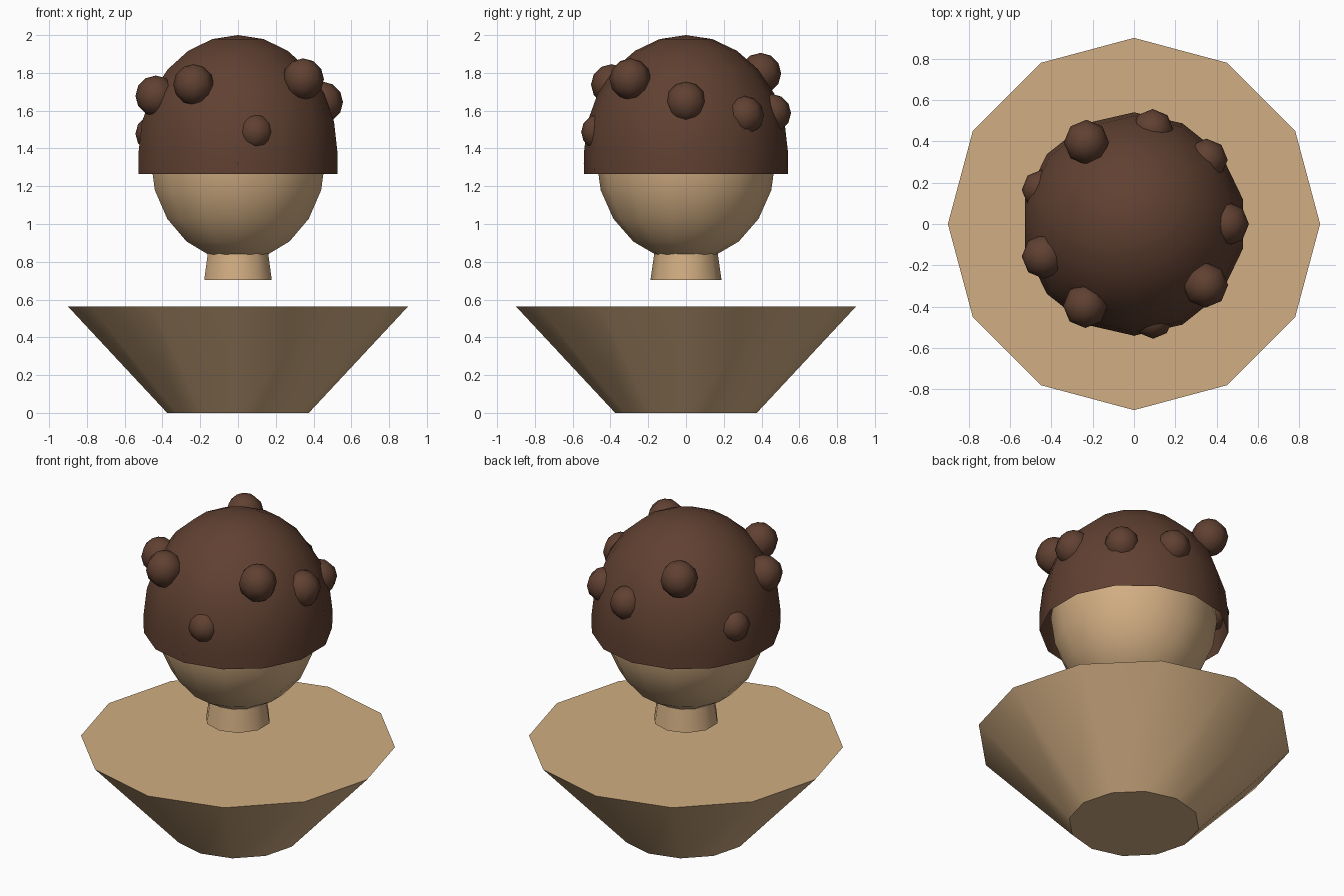
import bpy, bmesh, math

if "Cube" in bpy.data.objects:
    bpy.data.objects.remove(bpy.data.objects["Cube"])


def material(name, colour):
    m = bpy.data.materials.new(name)
    m.diffuse_color = (*colour, 1)
    m.use_nodes = True
    m.node_tree.nodes["Principled BSDF"].inputs["Base Color"].default_value = m.diffuse_color
    return m


TAN = material("tan_skin", (0.64, 0.42, 0.225))
BROWN = material("dark_brown_hair", (0.117, 0.052, 0.031))


def lathe(name, profile, sides, mat):
    """Turn (radius, z) points around z, with one corner facing the front."""
    bm = bmesh.new()
    rings = []
    for r, z in profile:
        n = 1 if r < 1e-5 else sides
        turn = [2 * math.pi * i / sides - math.pi / 2 for i in range(n)]
        rings.append([bm.verts.new((r * math.cos(a), r * math.sin(a), z)) for a in turn])
    for low, high in zip(rings, rings[1:]):
        for i in range(sides):
            j = (i + 1) % sides
            ring = [low[i % len(low)], low[j % len(low)],
                    high[j % len(high)], high[i % len(high)]]
            bm.faces.new(list(dict.fromkeys(ring)))
    return finish(name, bm, mat)


def finish(name, bm, mat, angle=40):
    mesh = bpy.data.meshes.new(name)
    bm.to_mesh(mesh)
    bm.free()
    ob = bpy.data.objects.new(name, mesh)
    bpy.context.collection.objects.link(ob)
    mesh.materials.append(mat)
    bpy.ops.object.select_all(action='DESELECT')
    ob.select_set(True)
    bpy.context.view_layer.objects.active = ob
    bpy.ops.object.shade_smooth_by_angle(angle=math.radians(angle))
    return ob


def arc(radius, height, centre, start, end, steps):
    """Elliptical profile between two angles measured from the bottom pole."""
    pts = []
    for i in range(steps + 1):
        a = math.radians(start + (end - start) * i / steps)
        pts.append((radius * math.sin(a), centre - height * math.cos(a)))
    return pts


# Flared shoulder block
lathe("shoulders", [(0, 0), (0.375, 0), (0.9, 0.563), (0, 0.563)], 12, TAN)

# Neck stub floating above the shoulders
lathe("neck", [(0, 0.703), (0.188, 0.703), (0.166, 0.86), (0, 0.86)], 10, TAN)

# Egg-shaped head
lathe("head", arc(0.475, 0.545, 1.348, 0, 180, 10), 14, TAN)

# Open dome of hair with a straight rim
lathe("hair_cap", [(0.539, 1.265)] + arc(0.54, 0.62, 1.38, 90, 180, 6), 14, BROWN)

# Tiny nose hidden under the hair
bm = bmesh.new()
bmesh.ops.create_cone(bm, cap_ends=True, segments=8, radius1=0.04, radius2=0, depth=0.1)
nose = finish("nose", bm, TAN)
nose.rotation_euler.x = math.pi / 2
nose.location = (0, -0.495, 1.32)

# Round curls over the hair: x, y, z, radius
curls = [
    (-0.235, -0.395, 1.738, 0.108), (0.345, -0.295, 1.767, 0.110),
    (0.092, -0.46, 1.487, 0.095), (-0.435, -0.157, 1.678, 0.108),
    (0.447, 0.0, 1.645, 0.109), (0.35, 0.31, 1.575, 0.103),
    (-0.23, 0.395, 1.797, 0.109), (0.09, 0.455, 1.587, 0.101),
    (-0.445, 0.165, 1.478, 0.098),
]
for x, y, z, r in curls:
    bm = bmesh.new()
    bmesh.ops.create_uvsphere(bm, u_segments=8, v_segments=6, radius=r)
    finish("hair_curl", bm, BROWN, 60).location = (x, y, z)
